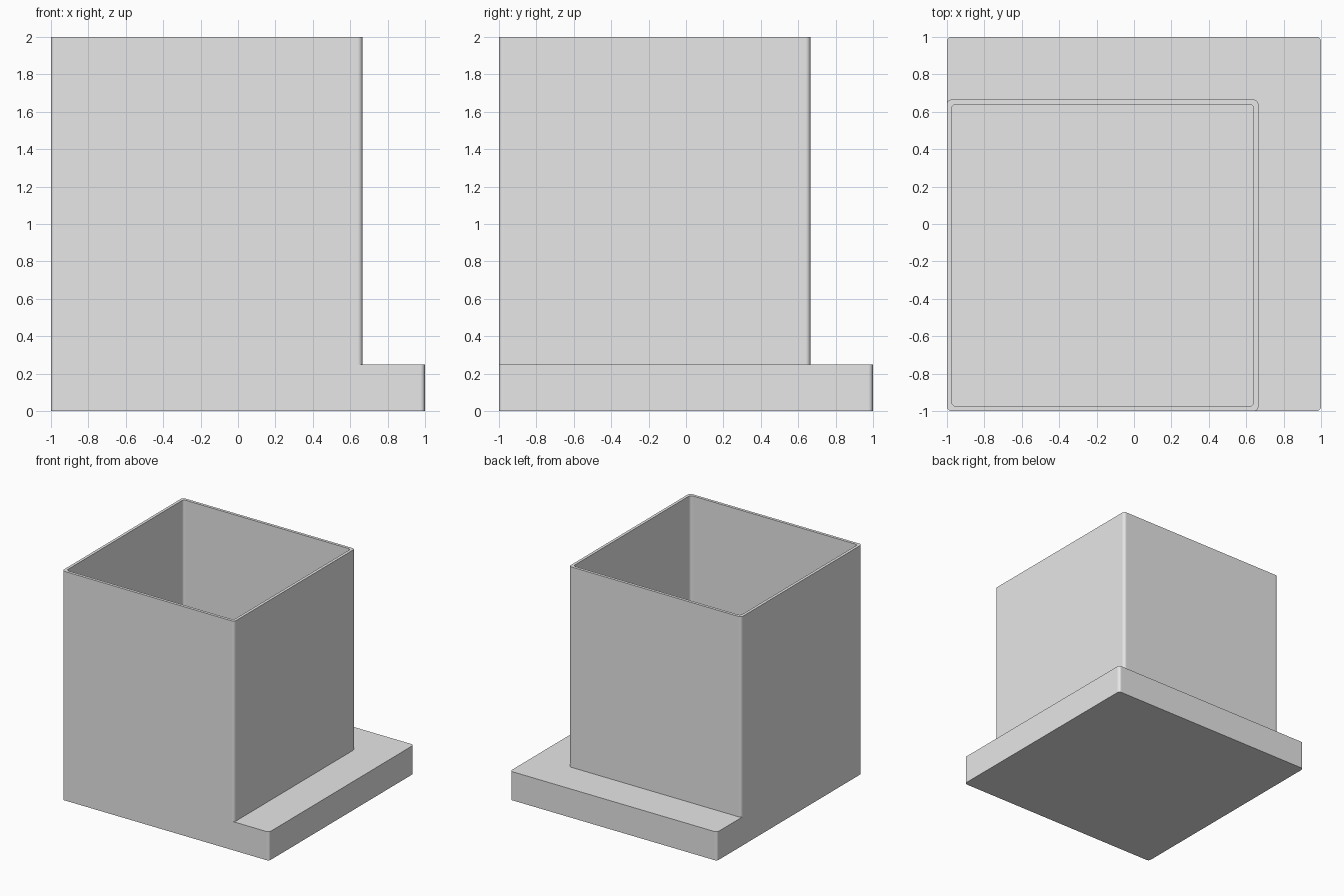
import bpy
import bmesh
from math import cos, sin, pi

cube = bpy.data.objects.get("Cube")
if cube:
    bpy.data.objects.remove(cube, do_unlink=True)

# Single plain grey
grey = bpy.data.materials.new("plain_grey")
grey.use_nodes = True
grey.diffuse_color = (0.8, 0.8, 0.8, 1)
grey.node_tree.nodes["Principled BSDF"].inputs["Base Color"].default_value = (0.8, 0.8, 0.8, 1)


def rounded_block(name, low, high, bottom, top, radius, steps=10):
    """Square block from low to high in x and y, with rounded upright edges."""
    bm = bmesh.new()
    a, b = low + radius, high - radius
    ring = []
    for corner, (cx, cy) in enumerate([(b, b), (a, b), (a, a), (b, a)]):
        for i in range(steps + 1):
            t = (corner + i / steps) * pi / 2
            ring.append(bm.verts.new((cx + radius * cos(t), cy + radius * sin(t), bottom)))
    face = bm.faces.new(ring)
    made = bmesh.ops.extrude_face_region(bm, geom=[face])["geom"]
    lifted = [v for v in made if isinstance(v, bmesh.types.BMVert)]
    bmesh.ops.translate(bm, verts=lifted, vec=(0, 0, top - bottom))
    bmesh.ops.recalc_face_normals(bm, faces=bm.faces)
    mesh = bpy.data.meshes.new(name)
    bm.to_mesh(mesh)
    bm.free()
    mesh.materials.append(grey)
    obj = bpy.data.objects.new(name, mesh)
    bpy.context.collection.objects.link(obj)
    return obj


def combine(target, tool, operation):
    """Apply a boolean and discard the tool."""
    mod = target.modifiers.new(operation.lower(), "BOOLEAN")
    mod.operation = operation
    mod.solver = "EXACT"
    mod.object = tool
    tool.hide_render = True
    bpy.context.view_layer.objects.active = target
    bpy.ops.object.modifier_apply(modifier=mod.name)
    bpy.data.objects.remove(tool, do_unlink=True)


# Square base with an open box standing flush in its front corner
holder = rounded_block("box_on_base", -1, 1, 0, 0.25, 0.025)
box = rounded_block("box_walls", -1, 0.665, 0, 2, 0.025)
combine(holder, box, "UNION")

# Hollow interior, down to the top of the base
cavity = rounded_block("cavity_cutter", -0.975, 0.64, 0.25, 2.2, 0.025)
combine(holder, cavity, "DIFFERENCE")
